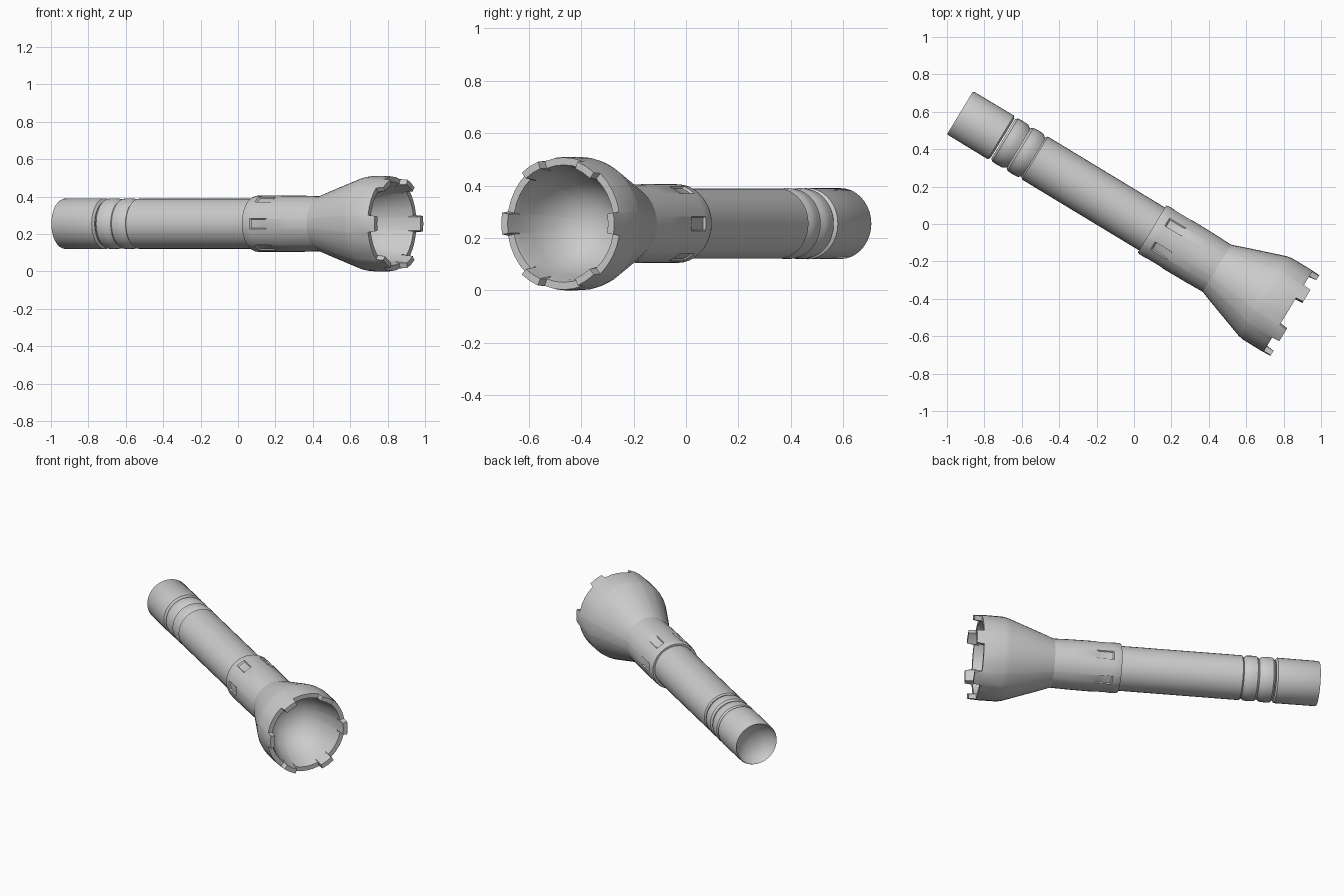
import bpy, bmesh, math
from mathutils import Matrix

if "Cube" in bpy.data.objects:
    bpy.data.objects.remove(bpy.data.objects["Cube"])

# Shared axis: tail centre at (-0.93, 0.595), pointing to the head
AXIS = Matrix.Translation((-0.93, 0.595, 0.255)) @ Matrix.Rotation(math.radians(-31.2), 4, 'Z')


def lathe(name, profile, angles):
    """Revolve profile(angle) -> [(distance along axis, radius)] about the axis."""
    bm = bmesh.new()
    cols = []
    for a in angles:
        c, s = math.cos(math.radians(a)), math.sin(math.radians(a))
        cols.append([bm.verts.new((t, r * c, r * s)) for t, r in profile(a)])
    for i, col in enumerate(cols):
        nxt = cols[(i + 1) % len(cols)]
        for j in range(len(col) - 1):
            bm.faces.new((col[j], col[j + 1], nxt[j + 1], nxt[j]))
    bmesh.ops.remove_doubles(bm, verts=bm.verts, dist=0.0002)
    bmesh.ops.recalc_face_normals(bm, faces=bm.faces)
    bm.transform(AXIS)
    me = bpy.data.meshes.new(name)
    bm.to_mesh(me)
    bm.free()
    ob = bpy.data.objects.new(name, me)
    bpy.context.collection.objects.link(ob)
    bpy.ops.object.select_all(action='DESELECT')
    ob.select_set(True)
    bpy.context.view_layer.objects.active = ob
    bpy.ops.object.shade_smooth_by_angle(angle=math.radians(35))
    return ob


def from_feature(a):
    """Angular distance to the nearest of six evenly spaced features."""
    return abs((a + 30) % 60 - 30)


even = [i * 10 for i in range(36)]
six = [60 * k + d for k in range(6) for d in (-10.5, -9.5, 0, 9.5, 10.5, 20, 30, 40)]

# Tail cap with a dished end
lathe("tail_cap", lambda a: [
    (0.07, 0), (0.06, 0.06), (0.035, 0.11), (0.0, 0.131), (0.008, 0.135),
    (0.255, 0.136), (0.265, 0.122), (0.265, 0)], even)

# Two grip rings sitting in grooves
for i, t in enumerate((0.27, 0.366)):
    lathe(f"grip_ring_{i + 1}", lambda a: [
        (t, 0), (t, 0.124), (t + 0.012, 0.134), (t + 0.04, 0.136),
        (t + 0.075, 0.134), (t + 0.09, 0.123), (t + 0.096, 0.122), (t + 0.096, 0)], even)

# Long battery tube
lathe("battery_tube", lambda a: [
    (0.46, 0), (0.46, 0.126), (0.468, 0.134), (1.21, 0.134), (1.21, 0)], even)


# Collar with six shallow finger flats
def collar(a):
    r = 0.143 if from_feature(a) < 10 else 0.151
    return [(1.2, 0.13), (1.2, 0.146), (1.21, 0.15), (1.25, 0.151), (1.258, r),
            (1.34, r), (1.355, 0.151), (1.5, 0.15), (1.61, 0.147)]


lathe("collar", collar, six)


# Flared head with a toothed bezel and a hollow reflector bowl
def head(a):
    tip = 2.093 if from_feature(a) < 10 else 2.05
    return [(1.605, 0.147), (1.69, 0.178), (1.89, 0.248), (1.92, 0.254), (2.03, 0.255),
            (tip, 0.252), (tip, 0.224), (2.025, 0.215), (1.95, 0.2),
            (1.86, 0.165), (1.8, 0.11), (1.775, 0.05), (1.77, 0)]


lathe("head", head, six)
